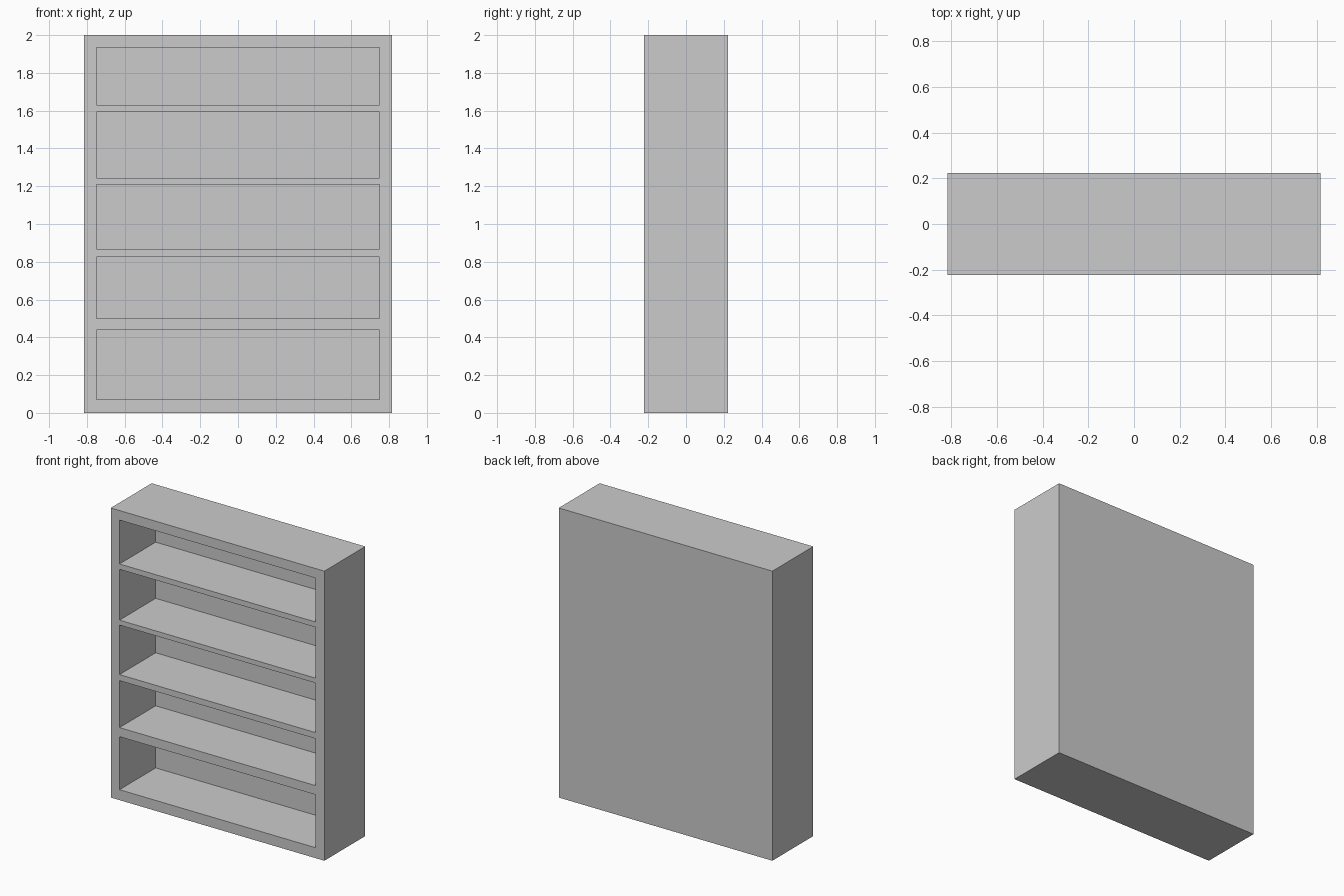
import bpy

if "Cube" in bpy.data.objects:
    bpy.data.objects.remove(bpy.data.objects["Cube"])

WIDTH, DEPTH, HEIGHT = 1.632, 0.446, 2.0
OPENING_WIDTH = 1.498
CAVITY_DEPTH = 0.394
# bottom and top height of each compartment
COMPARTMENTS = [(0.072, 0.438), (0.501, 0.825), (0.867, 1.209),
                (1.243, 1.594), (1.631, 1.934)]


def box(name, x, y, z):
    """Box spanning the given (min, max) ranges."""
    bpy.ops.mesh.primitive_cube_add(
        size=1, location=[(a + b) / 2 for a, b in (x, y, z)])
    obj = bpy.context.object
    obj.name = name
    obj.scale = [b - a for a, b in (x, y, z)]
    bpy.ops.object.transform_apply(location=True, rotation=False, scale=True)
    return obj


# solid carcass
bookcase = box("bookcase", (-WIDTH / 2, WIDTH / 2),
               (-DEPTH / 2, DEPTH / 2), (0, HEIGHT))

# carve the open compartments from the front, leaving shelves and back panel
for i, span in enumerate(COMPARTMENTS):
    cutter = box(f"compartment_cutter_{i + 1}",
                 (-OPENING_WIDTH / 2, OPENING_WIDTH / 2),
                 (-DEPTH / 2 - 0.1, -DEPTH / 2 + CAVITY_DEPTH), span)
    cutter.hide_render = True
    cut = bookcase.modifiers.new("compartment", 'BOOLEAN')
    cut.operation = 'DIFFERENCE'
    cut.solver = 'EXACT'
    cut.object = cutter
    bpy.context.view_layer.objects.active = bookcase
    bpy.ops.object.modifier_apply(modifier=cut.name)
    bpy.data.objects.remove(cutter)
